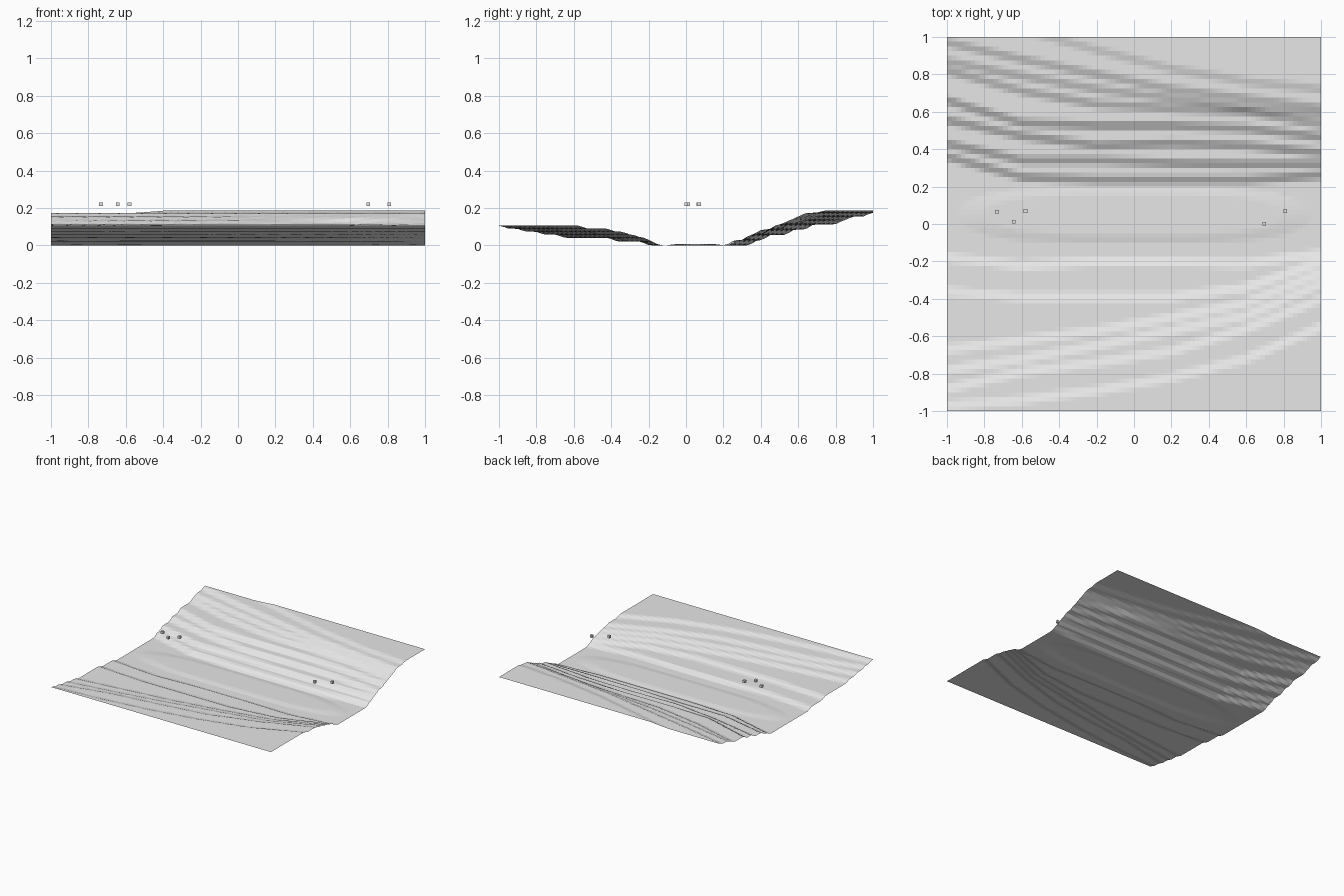
import bpy, bmesh, math

if "Cube" in bpy.data.objects:
    bpy.data.objects.remove(bpy.data.objects["Cube"])

# One plain grey for everything
grey = bpy.data.materials.new("stone_grey")
grey.diffuse_color = (0.8, 0.8, 0.8, 1)
grey.use_nodes = True
grey.node_tree.nodes["Principled BSDF"].inputs["Base Color"].default_value = grey.diffuse_color

# Terrace contours: rise, then y at evenly spaced x from -1 to 1
BACK = [
    (.028, (.36, .25, .235, .235, .235, .26)),
    (.028, (.43, .34, .34, .325, .32, .32)),
    (.028, (.555, .47, .42, .43, .42, .38)),
    (.028, (.66, .54, .525, .525, .51, .465)),
    (.022, (.82, .71, .64, .62, .60, .53)),
    (.020, (.87, .79, .72, .67, .62, .58)),
    (.020, (.97, .88, .80, .72, .67, .62)),
    (.013, (1.15, 1.04, .93, .83, .76, .72)),
]
FRONT = [
    (.020, (-.18, -.22, -.20, -.20, -.21, -.16)),
    (.020, (-.36, -.39, -.39, -.39, -.34, -.20)),
    (.017, (-.67, -.62, -.57, -.50, -.42, -.26)),
    (.016, (-.78, -.72, -.65, -.57, -.49, -.32)),
    (.016, (-.88, -.79, -.74, -.68, -.56, -.40)),
    (.016, (-.97, -.94, -.89, -.82, -.72, -.55)),
]


def ramp(t):
    return max(0.0, min(1.0, t))


def contour(points, x):
    u = (x + 1) / 2 * (len(points) - 1)
    i = min(int(max(u, 0)), len(points) - 2)
    return points[i] + (points[i + 1] - points[i]) * (u - i)


def height(x, y, width=.045):
    z = sum(r * ramp((y - contour(p, x)) / width + .5) for r, p in BACK)
    z += sum(r * ramp((contour(p, x) - y) / width + .5) for r, p in FRONT)
    # low rounded rise on the valley floor
    d = (abs(x) / .95) ** 4 + (abs(y - .05) / .15) ** 2
    return z + .007 * ramp((1 - d) * 2)


def finish(name, bm):
    mesh = bpy.data.meshes.new(name)
    bm.to_mesh(mesh)
    bm.free()
    mesh.materials.append(grey)
    ob = bpy.data.objects.new(name, mesh)
    bpy.context.collection.objects.link(ob)
    return ob


# Valley terrain: a single open sheet
bm = bmesh.new()
bmesh.ops.create_grid(bm, x_segments=80, y_segments=80, size=1)
for v in bm.verts:
    v.co.z = height(v.co.x, v.co.y)
finish("valley_terrain", bm)

# Small marker cubes floating above the valley floor
for i, (x, y) in enumerate([(-.733, .066), (-.643, .012), (-.58, .07),
                            (.697, .002), (.808, .07)]):
    bm = bmesh.new()
    bmesh.ops.create_cube(bm, size=.02)
    ob = finish("marker_cube_%d" % (i + 1), bm)
    ob.location = (x, y, .22)
